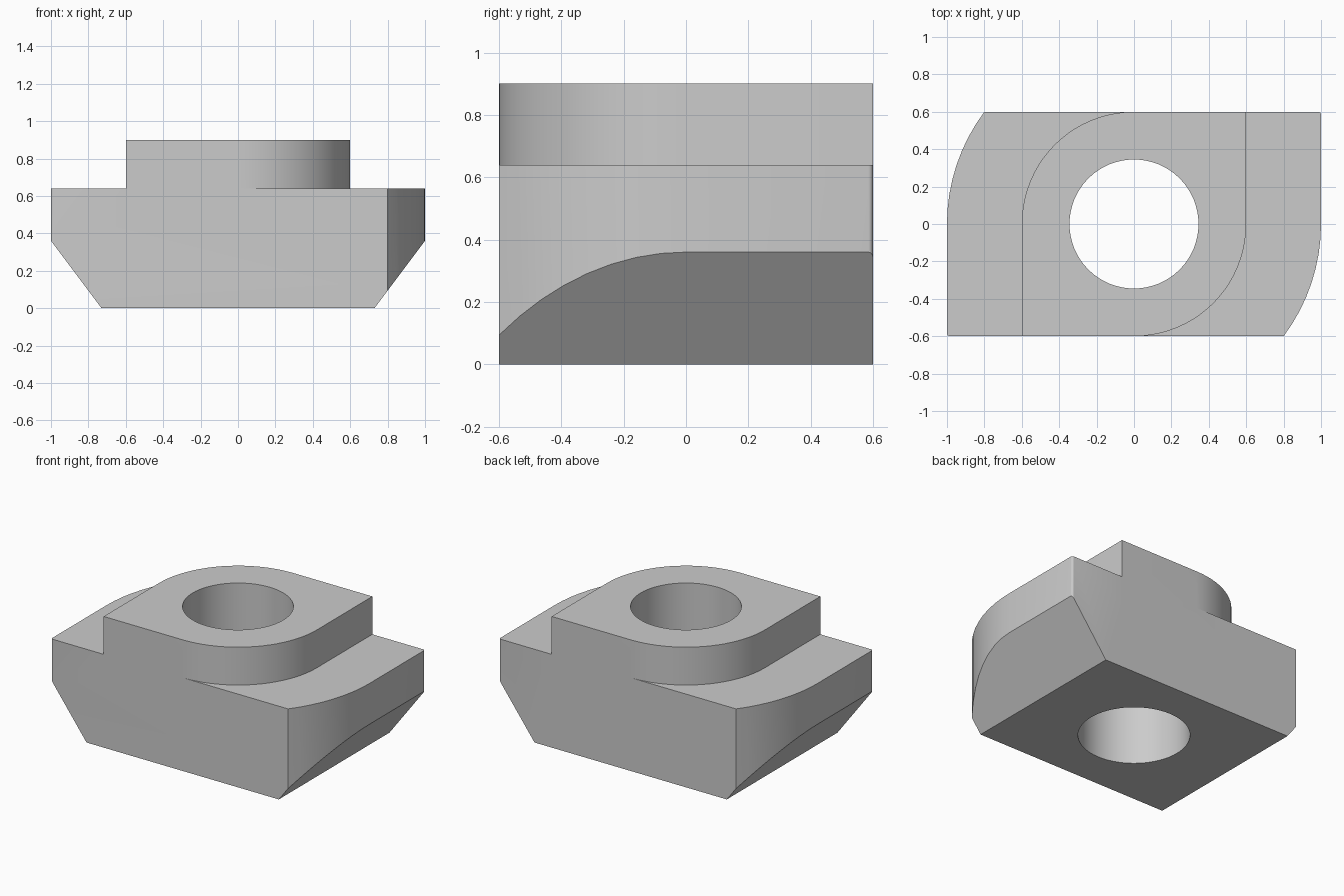
import bpy, bmesh
from math import asin, cos, sin, pi, radians

cube = bpy.data.objects.get("Cube")
if cube:
    bpy.data.objects.remove(cube, do_unlink=True)

HALF_DEPTH = 0.6
BODY_TOP = 0.64
NECK_TOP = 0.9

steel = bpy.data.materials.new("grey_steel")
steel.use_nodes = True
grey = (0.6, 0.6, 0.6, 1)
steel.diffuse_color = grey
steel.node_tree.nodes["Principled BSDF"].inputs["Base Color"].default_value = grey


def arc(cx, cy, r, start, end, steps):
    return [(cx + r * cos(start + (end - start) * i / steps),
             cy + r * sin(start + (end - start) * i / steps))
            for i in range(steps + 1)]


def turned(points):
    """Close a half outline by repeating it after a half turn."""
    return points + [(-x, -y) for x, y in points]


def prism(name, outline, z0, z1, cuts=()):
    bm = bmesh.new()
    base = bm.faces.new([bm.verts.new((x, y, z0)) for x, y in outline])
    top = bmesh.ops.extrude_face_region(bm, geom=[base])["geom"]
    bmesh.ops.translate(bm, vec=(0, 0, z1 - z0),
                        verts=[v for v in top if isinstance(v, bmesh.types.BMVert)])
    for point, normal in cuts:
        cut = bmesh.ops.bisect_plane(
            bm, geom=bm.verts[:] + bm.edges[:] + bm.faces[:],
            plane_co=point, plane_no=normal, clear_outer=True)["geom_cut"]
        rim = [e for e in cut if isinstance(e, bmesh.types.BMEdge)]
        bmesh.ops.edgeloop_fill(bm, edges=rim)
    bmesh.ops.recalc_face_normals(bm, faces=bm.faces[:])
    mesh = bpy.data.meshes.new(name)
    bm.to_mesh(mesh)
    bm.free()
    mesh.materials.append(steel)
    obj = bpy.data.objects.new(name, mesh)
    bpy.context.collection.objects.link(obj)
    return obj


def combine(target, tool, operation):
    mod = target.modifiers.new(operation.lower(), "BOOLEAN")
    mod.operation = operation
    mod.solver = "EXACT"
    mod.object = tool
    bpy.context.view_layer.objects.active = target
    bpy.ops.object.modifier_apply(modifier=mod.name)
    bpy.data.objects.remove(tool, do_unlink=True)


# Wide body: two opposite corners swept round, lower sides chamfered
nick = 0.015
swept = arc(0, 0, 1, -asin(HALF_DEPTH), 0, 8)
corner = arc(1 - nick, HALF_DEPTH - nick, nick, 0, pi / 2, 4)
chamfers = [((side * 0.73, 0, 0), (side * 0.36, 0, -0.27)) for side in (1, -1)]
nut = prism("slot_nut", turned(swept + corner), 0, BODY_TOP, chamfers)

# Raised neck: two opposite corners fully rounded
neck_half = arc(0, 0, HALF_DEPTH, -pi / 2, 0, 20) + [(HALF_DEPTH, HALF_DEPTH)]
neck = prism("neck", turned(neck_half), 0.45, NECK_TOP)
combine(nut, neck, "UNION")

# Through hole
hole = prism("hole_cutter", arc(0, 0, 0.345, 0, 2 * pi, 64)[:-1], -0.2, 1.2)
hole.hide_render = True
combine(nut, hole, "DIFFERENCE")

# Smooth curved walls, sharp edges
bpy.ops.object.select_all(action="DESELECT")
nut.select_set(True)
bpy.context.view_layer.objects.active = nut
bpy.ops.object.shade_smooth_by_angle(angle=radians(28))
